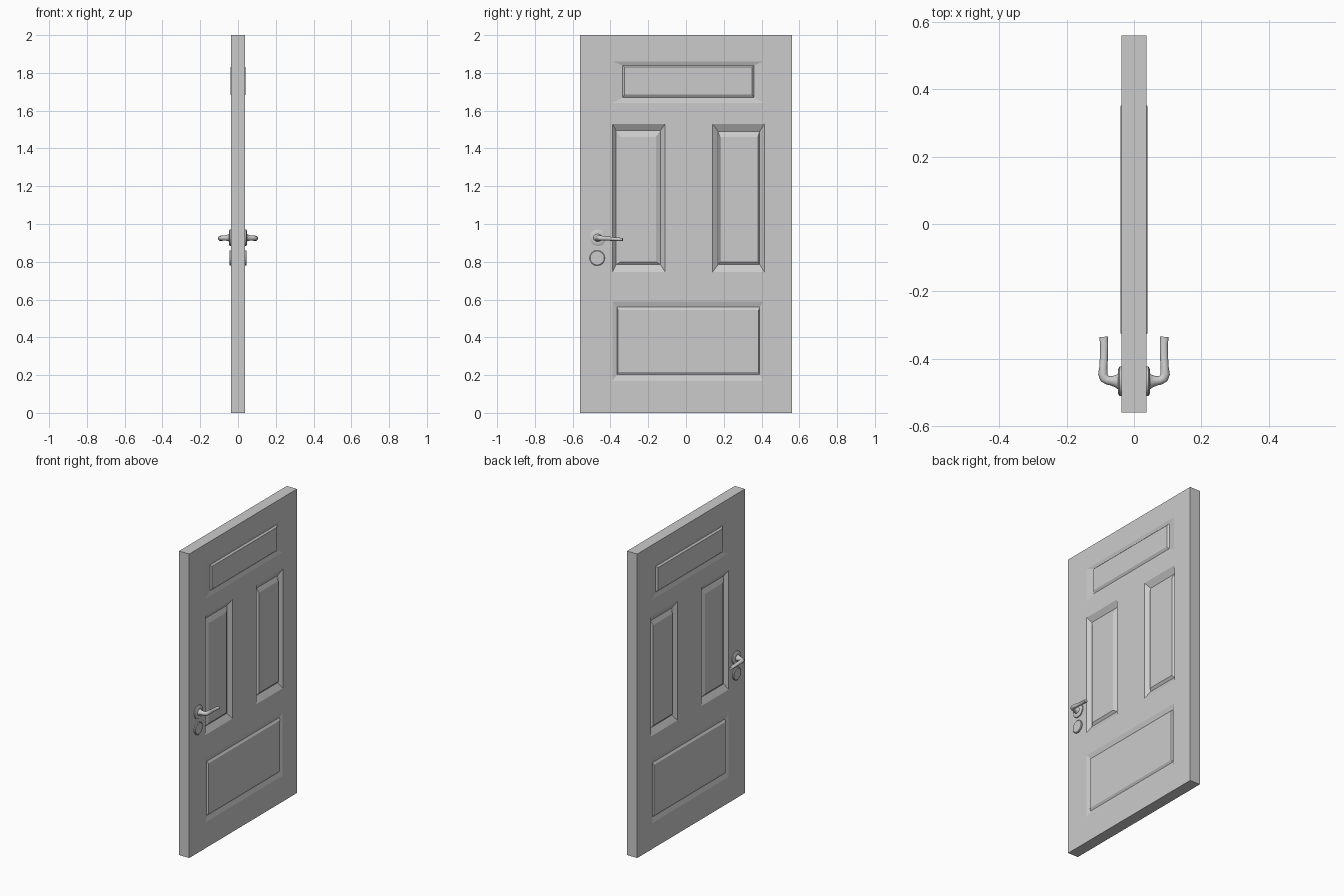
import bpy, bmesh
from math import sin, cos, pi
from mathutils import Vector

if "Cube" in bpy.data.objects:
    bpy.data.objects.remove(bpy.data.objects["Cube"])

T, W, H = 0.037, 0.56, 2.0  # half thickness, half width, height


def finish(bm, name, smooth=True):
    """Turn a bmesh of the +x half into an object mirrored across the door."""
    bmesh.ops.remove_doubles(bm, verts=bm.verts, dist=1e-5)
    me = bpy.data.meshes.new(name)
    bm.to_mesh(me)
    bm.free()
    ob = bpy.data.objects.new(name, me)
    bpy.context.collection.objects.link(ob)
    ob.modifiers.new("both_sides", "MIRROR").use_clip = True
    if smooth:
        bpy.ops.object.select_all(action='DESELECT')
        ob.select_set(True)
        bpy.context.view_layer.objects.active = ob
        bpy.ops.object.shade_smooth_by_angle(angle=0.6)
    return ob


def rect(bm, y0, y1, z0, z1, x):
    return [bm.verts.new((x, y, z)) for y, z in ((y0, z0), (y1, z0), (y1, z1), (y0, z1))]


def bridge(bm, a, b):
    n = len(a)
    for i in range(n):
        j = (i + 1) % n
        bm.faces.new((a[i], a[j], b[j], b[i]))


def loop_edges(bm, ring):
    return [bm.edges.new((ring[i], ring[(i + 1) % 4])) for i in range(4)]


# Panels: outline, recess floor, raised field, as (y0, y1, z0, z1, x)
panels = [
    [(-.39, .41, 1.64, 1.86, T), (-.335, .36, 1.67, 1.84, T - .007), (-.325, .35, 1.685, 1.83, T + .003)],
    [(-.39, -.11, .745, 1.53, T), (-.37, -.135, .785, 1.495, T - .022), (-.345, -.16, .80, 1.46, T - .010)],
    [(.14, .415, .745, 1.53, T), (.17, .39, .785, 1.49, T - .022), (.18, .38, .80, 1.46, T - .010)],
    [(-.39, .41, .17, .59, T), (-.365, .39, .203, .56, T - .009), (-.36, .385, .217, .545, T)],
]

# Door leaf
bm = bmesh.new()
outer = rect(bm, -W, W, 0, H, T)
edges = loop_edges(bm, outer)
outlines = []
for p in panels:
    outlines.append(rect(bm, *p[0]))
    edges += loop_edges(bm, outlines[-1])
bmesh.ops.triangle_fill(bm, edges=edges, use_beauty=True, normal=(1, 0, 0))
for p, ring in zip(panels, outlines):
    for r in p[1:]:
        nxt = rect(bm, *r)
        bridge(bm, ring, nxt)
        ring = nxt
    bm.faces.new(ring)
bridge(bm, rect(bm, -W, W, 0, H, 0), outer)
bmesh.ops.remove_doubles(bm, verts=bm.verts, dist=1e-5)
bmesh.ops.recalc_face_normals(bm, faces=bm.faces)
if max(bm.faces, key=lambda f: f.calc_center_median().x).normal.x < 0:
    bmesh.ops.reverse_faces(bm, faces=bm.faces)
finish(bm, "door_leaf", False)


def sweep(name, stations, n=16):
    """Elliptical sections (x, y, z, in-plane radius, vertical radius) along a path."""
    bm = bmesh.new()
    pts = [Vector(s[:3]) for s in stations]
    rings = []
    for i, (x, y, z, r, rz) in enumerate(stations):
        d = pts[min(i + 1, len(pts) - 1)] - pts[max(i - 1, 0)]
        side = Vector((-d.y, d.x, 0)).normalized()
        rings.append([bm.verts.new(pts[i] + side * r * cos(2 * pi * k / n)
                                   + Vector((0, 0, rz * sin(2 * pi * k / n)))) for k in range(n)])
    for a, b in zip(rings, rings[1:]):
        bridge(bm, a, b)
    bm.faces.new(rings[0][::-1])
    bm.faces.new(rings[-1])
    bmesh.ops.recalc_face_normals(bm, faces=bm.faces)
    return finish(bm, name)


def disc(name, y, z, profile):
    """Round plate on the door face from (x, radius) pairs."""
    return sweep(name, [(x, y, z, r, r) for x, r in profile])


# Hardware
disc("handle_rose", -.467, .927, [(T - .004, .044), (.043, .044), (.047, .036), (.048, .027)])
disc("lock_plate", -.47, .82, [(T - .004, .041), (.043, .041), (.046, .037)])
sweep("lever_handle", [
    (.044, -.467, .927, .027, .022), (.053, -.467, .927, .019, .017), (.066, -.466, .926, .014, .014),
    (.079, -.464, .926, .013, .013), (.088, -.458, .925, .014, .013), (.0925, -.446, .925, .014, .013),
    (.091, -.425, .924, .012, .012), (.089, -.39, .921, .012, .010), (.0885, -.36, .919, .012, .009),
    (.090, -.335, .918, .013, .008)])
